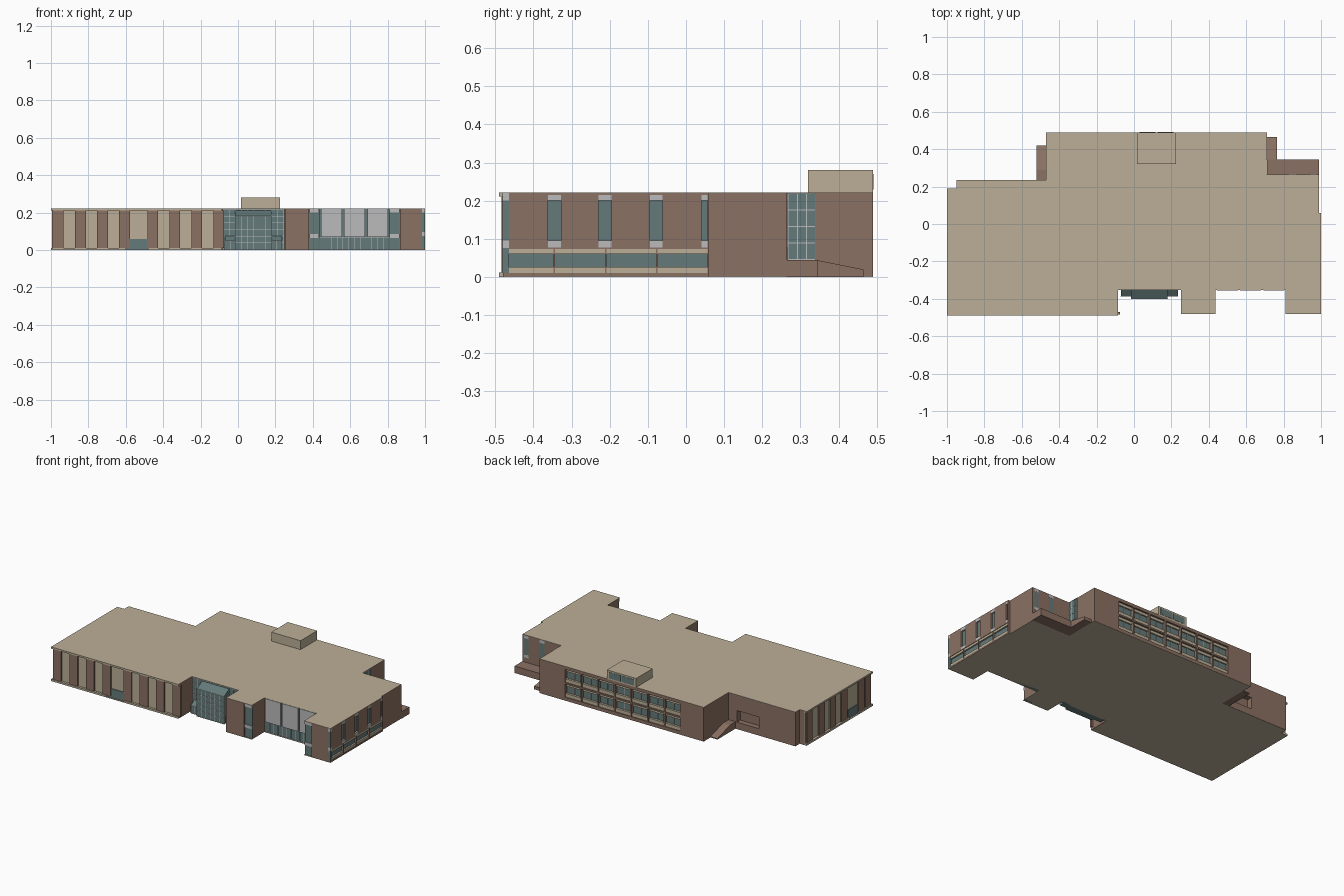
import bpy, bmesh

COLORS = {"tan": (0.50, 0.43, 0.31), "brown": (0.26, 0.165, 0.125),
          "glass": (0.13, 0.195, 0.195), "grey": (0.5, 0.5, 0.5)}
MATS = {}
for key, c in COLORS.items():
    MATS[key] = bpy.data.materials.new(key)
    MATS[key].diffuse_color = (*c, 1)


def finish(name, bm, color):
    bmesh.ops.recalc_face_normals(bm, faces=bm.faces)
    me = bpy.data.meshes.new(name)
    bm.to_mesh(me)
    bm.free()
    ob = bpy.data.objects.new(name, me)
    bpy.context.collection.objects.link(ob)
    if color:
        me.materials.append(MATS[color])
    return ob


def boxes(name, items, color):
    """One object from (x0, x1, y0, y1, z0, z1) boxes."""
    bm = bmesh.new()
    for x0, x1, y0, y1, z0, z1 in items:
        vs = bmesh.ops.create_cube(bm, size=1)["verts"]
        for v in vs:
            v.co = (x1 if v.co.x > 0 else x0, y1 if v.co.y > 0 else y0, z1 if v.co.z > 0 else z0)
    return finish(name, bm, color)


def prism(name, pts, lo, hi, color, axis="z"):
    """Extrude a profile along z (xy points) or x (yz points)."""
    bm = bmesh.new()
    f = bm.faces.new([bm.verts.new((p[0], p[1], lo) if axis == "z" else (lo, *p)) for p in pts])
    ext = bmesh.ops.extrude_face_region(bm, geom=[f])["geom"]
    d = (0, 0, hi - lo) if axis == "z" else (hi - lo, 0, 0)
    bmesh.ops.translate(bm, vec=d, verts=[g for g in ext if isinstance(g, bmesh.types.BMVert)])
    return finish(name, bm, color)


def grid(name, axis, a0, a1, z0, z1, d0, d1, na, nz):
    """Mullion bars on a wall running along x or y."""
    t, out = 0.0012, []
    for i in range(na + 1):
        a = a0 + (a1 - a0) * i / na
        out.append((a - t, a + t, d0, d1, z0, z1))
    for j in range(nz + 1):
        z = z0 + (z1 - z0) * j / nz
        out.append((a0, a1, d0, d1, z - t, z + t))
    if axis == "y":
        out = [(c, d, a, b, e, f) for a, b, c, d, e, f in out]
    boxes(name, out, "grey")


H = 0.222
# shared rear and right part of the plan
REAR = [(-0.47, 0.235), (-0.47, 0.49), (0.71, 0.49), (0.71, 0.265), (0.988, 0.265), (0.988, 0.06), (1, 0.06)]
roof = REAR + [(1, -0.48), (0.81, -0.48), (0.81, -0.352), (0.435, -0.352), (0.435, -0.48), (0.25, -0.48),
               (0.25, -0.352), (-0.085, -0.352), (-0.085, -0.49), (-1, -0.49), (-1, 0.19), (-0.95, 0.19),
               (-0.95, 0.235)]
prism("roof", roof, H - 0.002, H, "tan")
prism("floor_slab", roof, 0, 0.002, "tan")

# main brown body, inset at the left wing, courts and glazed strips
body = prism("body", REAR + [
    (1, -0.48), (0.865, -0.48), (0.865, -0.465), (0.81, -0.465), (0.81, -0.335), (0.435, -0.335),
    (0.435, -0.465), (0.38, -0.465), (0.38, -0.48), (0.25, -0.48), (0.25, -0.335), (-0.085, -0.335),
    (-0.085, -0.47), (-0.98, -0.47), (-0.98, 0.19), (-0.95, 0.19), (-0.95, 0.235)],
    0.001, H - 0.001, "brown")

# window openings
cuts, tan, glass, grey = [], [], [], []
STEP = 0.835 / 7
for i in range(7):
    a = -0.3 + STEP * i
    b = a + STEP - 0.01
    for z in (0.022, 0.117):
        cuts.append((a, b, 0.468, 0.52, z, z + 0.085))
        glass.append((a, b, 0.462, 0.47, z, z + 0.085))
        tan.append((a, b, 0.466, 0.484, z, z + 0.022))
        tan.append((a, b, 0.466, 0.478, z + 0.068, z + 0.085))
        grey.append(((a + b) / 2 - 0.0015, (a + b) / 2 + 0.0015, 0.466, 0.474, z + 0.022, z + 0.068))
# right side lower window band
edges = [-0.482, -0.345, -0.21, -0.077, 0.058]
for a, b in zip(edges, edges[1:]):
    a, b = a + 0.002, b - 0.002
    cuts.append((0.985, 1.05, a, b, 0.01, 0.074))
    glass.append((0.98, 0.987, a, b, 0.01, 0.074))
    tan.append((0.984, 0.997, a, b, 0.01, 0.026))
    tan.append((0.984, 0.997, a, b, 0.06, 0.074))
# right side upper strips
for a, b in [(-0.362, -0.328), (-0.23, -0.195), (-0.095, -0.062), (0.04, 0.056)]:
    cuts.append((0.988, 1.05, a, b, 0.078, 0.215))
    glass.append((0.984, 0.99, a, b, 0.078, 0.215))
    grey.append((0.986, 1.0, a, b, 0.078, 0.096))
    grey.append((0.986, 1.0, a, b, 0.2, 0.2195))
# service recess in the rear left wall
cuts.append((-0.69, -0.53, 0.2, 0.28, 0.045, 0.12))
# strips beside the rear entrance
for a, b in [(0.945, 0.975), (0.83, 0.865)]:
    glass.append((a, b, 0.26, 0.266, 0.096, 0.2))
    grey += [(a, b, 0.26, 0.267, 0.2, 0.22), (a, b, 0.26, 0.267, 0.076, 0.096)]
# front right corner strip
glass += [(0.985, 1.0006, -0.4806, -0.464, 0.096, 0.2), (0.985, 1.0006, -0.4806, -0.464, 0.01, 0.076)]
grey += [(0.985, 1.001, -0.481, -0.464, 0.2, 0.2205), (0.985, 1.001, -0.481, -0.464, 0.076, 0.096)]
# front pier strips
for a, b in [(0.38, 0.435), (0.81, 0.865)]:
    glass.append((a + 0.001, b - 0.001, -0.472, -0.46, 0, H - 0.001))
    grey += [(a + 0.001, b - 0.001, -0.477, -0.46, 0.2, H - 0.001),
             (a + 0.001, b - 0.001, -0.477, -0.46, 0.065, 0.085)]

cutter = boxes("window_cutter", cuts, None)
cutter.hide_render = True
cutter.hide_viewport = True
mod = body.modifiers.new("openings", "BOOLEAN")
mod.operation, mod.solver, mod.object = "DIFFERENCE", "EXACT", cutter
boxes("window_glass", glass, "glass")
boxes("window_spandrels", tan, "tan")
boxes("window_trim", grey, "grey")

# left wing: tan skin, slab edges and brown panels
boxes("left_wing_skin", [(-0.985, -0.0865, -0.475, -0.465, 0, 0.22), (-0.985, -0.975, -0.475, 0.188, 0, 0.22)], "tan")
boxes("left_wing_cornice", [(-1, -0.085, -0.49, -0.46, 0.211, H - 0.0005), (-1, -0.97, -0.49, 0.19, 0.211, H - 0.0005)], "tan")
boxes("left_wing_plinth", [(-1, -0.6, -0.49, -0.46, 0, 0.012), (-0.48, -0.085, -0.49, -0.46, 0, 0.012),
                           (-1, -0.97, -0.25, 0.19, 0, 0.012), (-1, -0.97, -0.49, -0.35, 0, 0.012)], "tan")
panels = []
for start in (-0.99, -0.485):
    for i in range(4):
        x = start + i * 0.111 + (0.022 * i / 3 if start < -0.9 else 0.02 * i / 3)
        panels.append((x, x + 0.058, -0.484, -0.47, 0.012, 0.211))
for y in (-0.48, -0.41, -0.235, -0.12, -0.005, 0.12):
    panels.append((-0.994, -0.975, y, y + 0.058, 0.012, 0.211))
boxes("left_wing_panels", panels, "brown")
boxes("left_wing_end_wall", [(-0.09, -0.085, -0.472, -0.335, 0, 0.22)], "brown")
boxes("left_wing_doors", [(-0.6, -0.48, -0.479, -0.46, 0.001, 0.06), (-0.989, -0.97, -0.35, -0.25, 0.001, 0.06)], "glass")

# front court with glazed bay and sloping glass tops
boxes("court_glass", [(-0.084, 0.249, -0.348, -0.33, 0, H - 0.001), (0.436, 0.809, -0.344, -0.33, 0, H - 0.001)], "glass")
grid("court_mullions", "x", -0.08, 0.245, 0.002, 0.216, -0.35, -0.345, 10, 6)
prism("entrance_bay", [(-0.345, 0), (-0.40, 0), (-0.40, 0.18), (-0.345, 0.212)], -0.015, 0.18, "glass", "x")
grid("entrance_bay_mullions", "x", -0.015, 0.18, 0.002, 0.18, -0.402, -0.399, 6, 5)
for n, a, b in [("left", -0.07, -0.015), ("right", 0.18, 0.235)]:
    prism(n + "_side_bay", [(-0.345, 0), (-0.385, 0), (-0.385, 0.05), (-0.345, 0.077)], a, b, "glass", "x")
    grid(n + "_side_bay_mullions", "x", a, b, 0.002, 0.05, -0.387, -0.384, 2, 1)

# second court: grey panels over a glazed base
boxes("grey_court_panels", [(a, b, -0.356, -0.34, 0.07, 0.2215)
                            for a, b in [(0.445, 0.555), (0.567, 0.68), (0.692, 0.803)]], "grey")
grid("grey_court_mullions", "x", 0.437, 0.808, 0.002, 0.068, -0.346, -0.343, 12, 1)

# rear entrance with landing and ramps
boxes("rear_entrance_glass", [(0.705, 0.713, 0.268, 0.34, 0.045, 0.22)], "glass")
grid("rear_entrance_mullions", "y", 0.268, 0.34, 0.046, 0.219, 0.712, 0.715, 3, 4)
boxes("rear_landing", [(0.709, 0.99, 0.264, 0.345, 0, 0.045)], "brown")
prism("right_ramp", [(0.34, 0), (0.465, 0), (0.465, 0.02), (0.34, 0.045)], 0.709, 0.765, "brown", "x")
prism("left_ramp", [(0.234, 0), (0.42, 0), (0.42, 0.006), (0.29, 0.045), (0.234, 0.045)], -0.52, -0.469, "brown", "x")

# rooftop plant room
boxes("plant_room", [(0.015, 0.225, 0.32, 0.49, H - 0.001, 0.28)], "tan")
boxes("plant_room_louvres", [(0.03, 0.115, 0.48, 0.4915, 0.23, 0.27), (0.125, 0.21, 0.48, 0.4915, 0.23, 0.27)], "glass")
